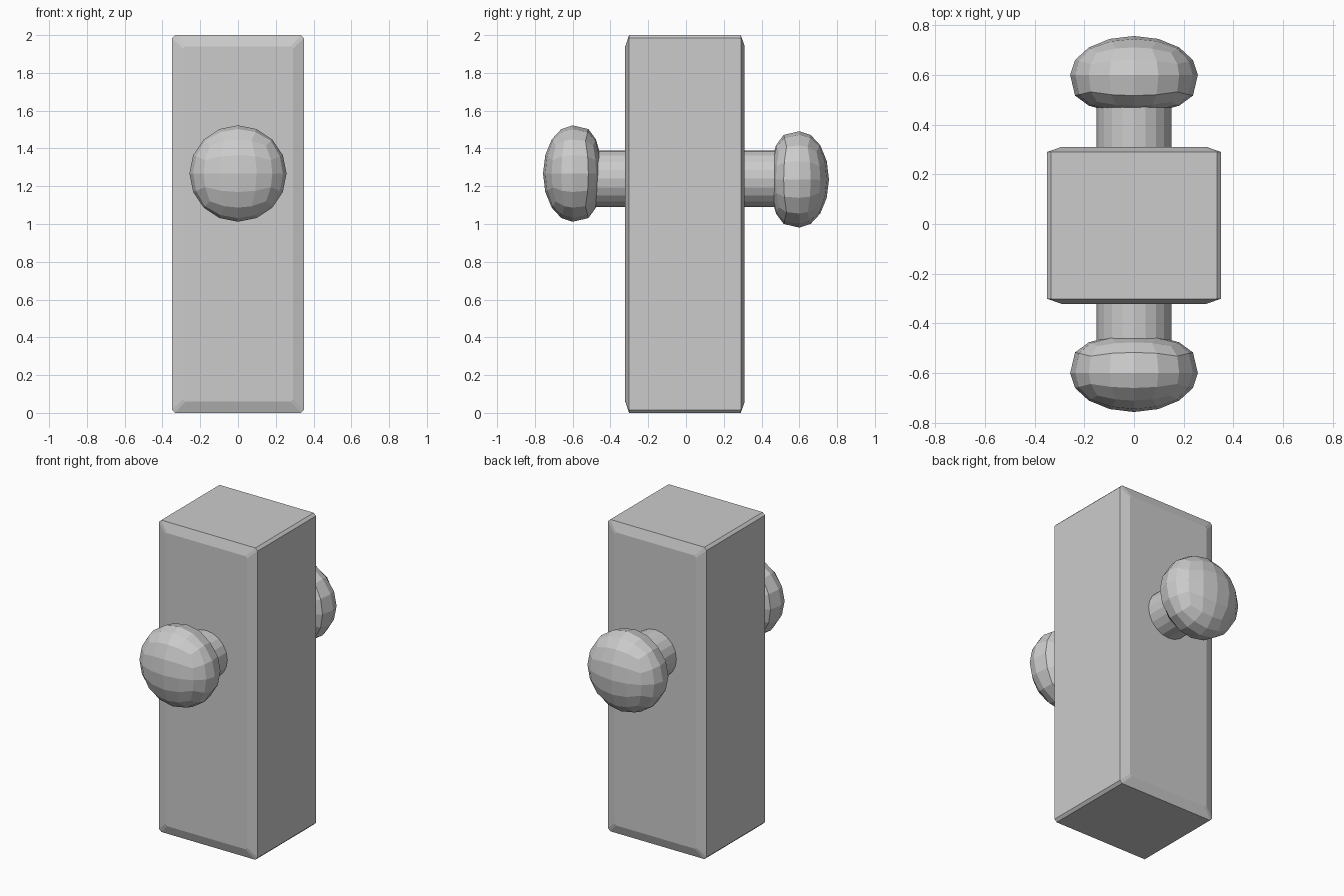
import bpy, bmesh, math
from mathutils import Matrix

if "Cube" in bpy.data.objects:
    bpy.data.objects.remove(bpy.data.objects["Cube"])


def finish(name, bm):
    bmesh.ops.recalc_face_normals(bm, faces=bm.faces)
    mesh = bpy.data.meshes.new(name)
    bm.to_mesh(mesh)
    bm.free()
    obj = bpy.data.objects.new(name, mesh)
    bpy.context.collection.objects.link(obj)
    return obj


def cut_rectangle(hx, hz, c):
    # rectangle in x/z around z = 1 with clipped corners
    pts = []
    for sx, sz in ((1, 1), (-1, 1), (-1, -1), (1, -1)):
        pair = [(sx * hx, sz * (hz - c)), (sx * (hx - c), sz * hz)]
        pts += pair if sx * sz > 0 else pair[::-1]
    return pts


# Main block: clipped rectangle with shallow sloped borders front and back
bm = bmesh.new()
rings = []
for y, hx, hz, c in ((-0.322, 0.29, 0.94, 0.012), (-0.301, 0.35, 1, 0.016),
                     (0.29, 0.35, 1, 0.016), (0.311, 0.29, 0.94, 0.012)):
    rings.append([bm.verts.new((x, y, z + 1)) for x, z in cut_rectangle(hx, hz, c)])
for a, b in zip(rings, rings[1:]):
    for i in range(8):
        j = (i + 1) % 8
        bm.faces.new((a[i], a[j], b[j], b[i]))
bm.faces.new(rings[0])
bm.faces.new(rings[-1])
finish("block", bm)


def knob(name, side, z):
    # Flattened quad sphere, fuller on the side facing the block
    bm = bmesh.new()
    bmesh.ops.create_cube(bm, size=2)
    bmesh.ops.subdivide_edges(bm, edges=bm.edges[:], cuts=3, use_grid_fill=True)
    for v in bm.verts:
        for k in range(3):
            v.co[k] = math.tan(v.co[k] * math.pi / 4)
        v.co.normalize()
        d = v.co.y
        y = 0.157 * d if d > 0 else -0.155 * abs(d) ** 0.65
        v.co = (0.257 * v.co.x, side * (0.6 + y), 0.255 * v.co.z + z)
    finish(name, bm)


def stem(name, side):
    bm = bmesh.new()
    bmesh.ops.create_cone(bm, cap_ends=True, segments=20, radius1=0.15,
                          radius2=0.15, depth=0.24,
                          matrix=Matrix.Translation((0, side * 0.4, 1.24))
                          @ Matrix.Rotation(math.pi / 2, 4, 'X'))
    finish(name, bm)


# Knobs and their stems, front and back
for label, side, z in (("front", -1, 1.267), ("back", 1, 1.236)):
    stem(label + "_stem", side)
    knob(label + "_knob", side, z)
